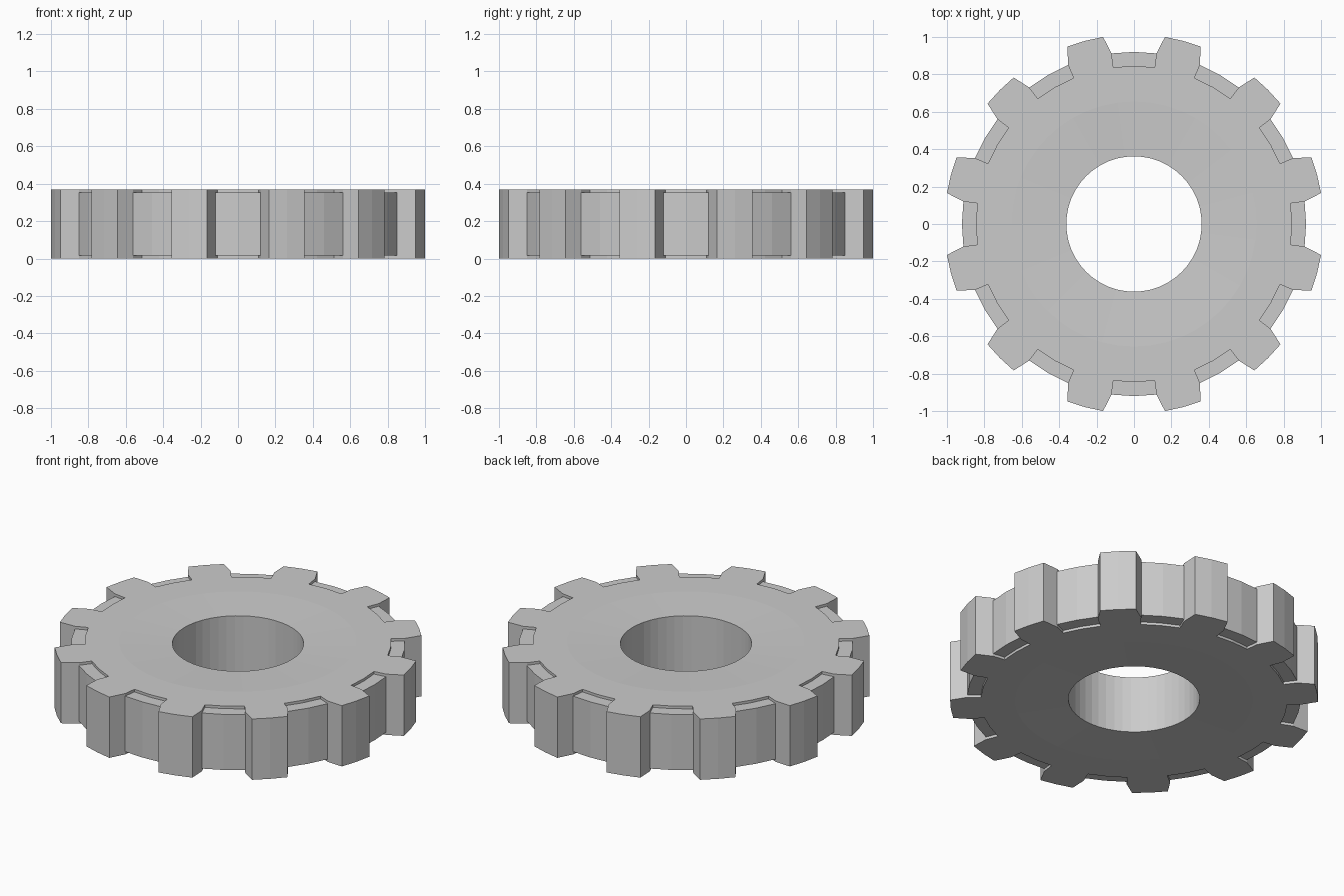
import bpy, bmesh
from math import sin, cos, radians

if "Cube" in bpy.data.objects:
    bpy.data.objects.remove(bpy.data.objects["Cube"])

TEETH = 12
H = 0.37            # full thickness
STEP = 0.016        # ledge depth between teeth
DISH = 0.012        # hub face sinks toward the bore
BORE, HUB, ROOT, RIM = 0.362, 0.655, 0.845, 0.92

bm = bmesh.new()


def p(r, a, z):
    a = radians(a)
    return (r * cos(a), r * sin(a), z)


def face(*pts):
    bm.faces.new([bm.verts.new(c) for c in pts])


def wall(r0, a0, r1, a1, z0, z1):
    face(p(r0, a0, z0), p(r1, a1, z0), p(r1, a1, z1), p(r0, a0, z1))


for k in range(TEETH):
    c = k * 360 / TEETH
    # hub dish, web and bore wall: four 7.5 degree slices per tooth
    for i in range(4):
        a, b = c - 7.5 + 7.5 * i, c + 7.5 * i
        for z, zd in ((0, DISH), (H, H - DISH)):
            face(p(BORE, a, zd), p(HUB, a, z), p(HUB, b, z), p(BORE, b, zd))
            if i < 2:
                face(p(HUB, a, z), p(ROOT, a, z), p(ROOT, b, z), p(HUB, b, z))
        wall(BORE, a, BORE, b, DISH, 0.11)
        wall(BORE, a, BORE, b, 0.11, H - DISH)

    # valley: sunken ledges, their step walls, and the rim wall
    for a, b in ((c - 7.5, c), (c, c + 7.5)):
        for z, zl in ((0, STEP), (H, H - STEP)):
            face(p(ROOT, a, zl), p(RIM, a, zl), p(RIM, b, zl), p(ROOT, b, zl))
            wall(ROOT, a, ROOT, b, zl, z)
        wall(RIM, a, RIM, b, STEP, H - STEP)
    for s in (-7.5, 7.5):
        for z, zl in ((0, STEP), (H, H - STEP)):
            wall(ROOT, c + s, RIM, c + s, zl, z)

    # tooth: end faces, flanks and tip
    tip = [(RIM, c + 7.5), (1.0136, c + 9.4), (1.0136, c + 15),
           (1.0136, c + 20.6), (RIM, c + 22.5)]
    outline = ([(HUB, c + 7.5), (ROOT, c + 7.5)] + tip +
               [(ROOT, c + 22.5), (HUB, c + 22.5), (HUB, c + 15)])
    for z in (0, H):
        face(*[p(r, a, z) for r, a in outline])
    for (r0, a0), (r1, a1) in zip(tip, tip[1:]):
        wall(r0, a0, r1, a1, 0, H)

bmesh.ops.remove_doubles(bm, verts=bm.verts[:], dist=0.0005)
bmesh.ops.recalc_face_normals(bm, faces=bm.faces[:])
mesh = bpy.data.meshes.new("gear_wheel")
bm.to_mesh(mesh)
bm.free()
gear = bpy.data.objects.new("gear_wheel", mesh)
bpy.context.collection.objects.link(gear)
